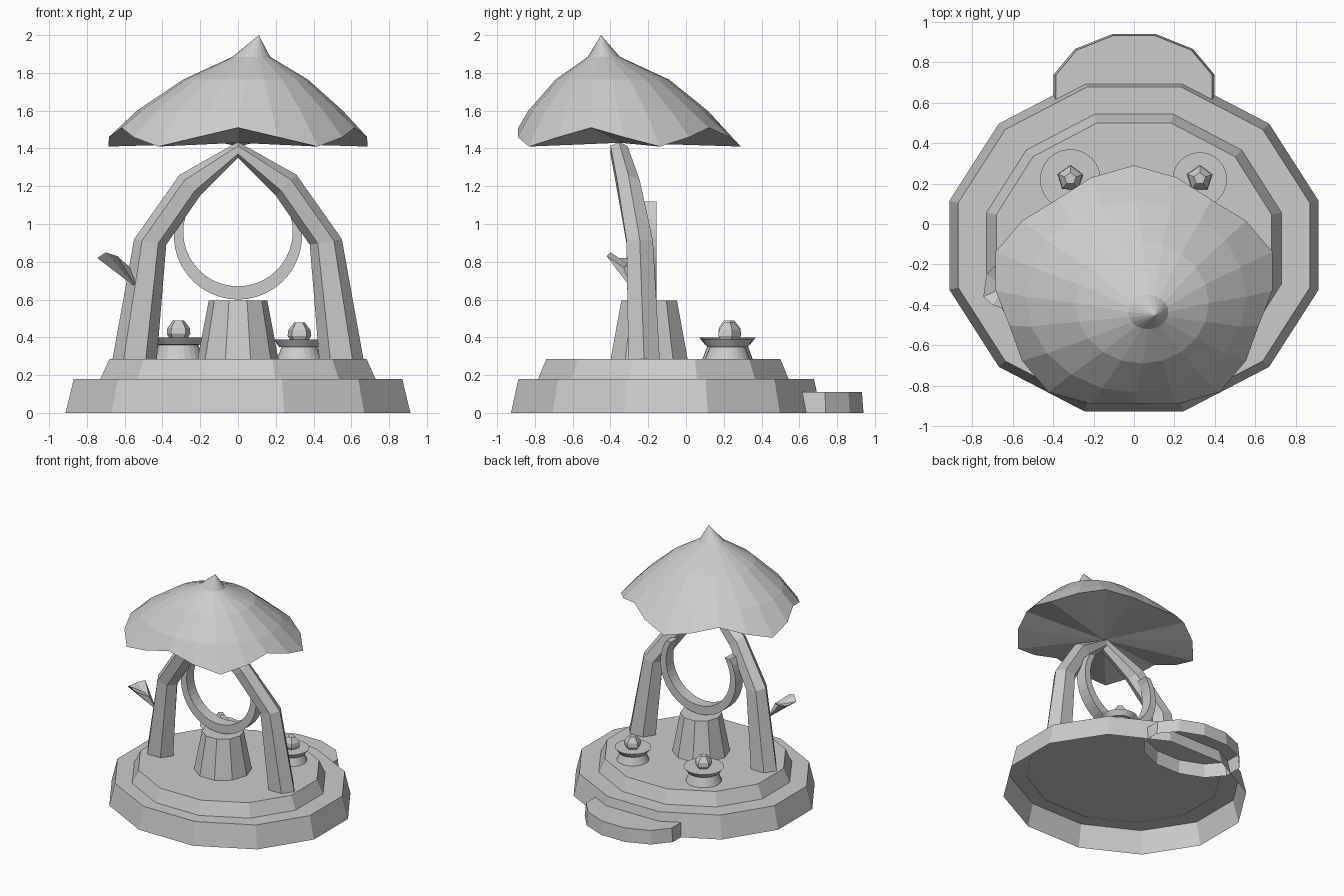
import bpy, bmesh, math
from mathutils import Vector

cube = bpy.data.objects.get("Cube")
if cube:
    bpy.data.objects.remove(cube)

# One plain stone grey for everything
stone = bpy.data.materials.new("stone_grey")
stone.use_nodes = True
GREY = (0.6, 0.6, 0.6, 1)
stone.diffuse_color = GREY
stone.node_tree.nodes["Principled BSDF"].inputs["Base Color"].default_value = GREY


def loft(name, rings, start=True, end=True, closed=False):
    """Skin a list of point rings; a ring of one point becomes a fan tip."""
    bm = bmesh.new()
    loops = [[bm.verts.new(p) for p in ring] for ring in rings]
    pairs = list(zip(loops, loops[1:]))
    if closed:
        pairs.append((loops[-1], loops[0]))
    for a, b in pairs:
        n = max(len(a), len(b))
        for i in range(n):
            j = (i + 1) % n
            if len(a) == 1:
                bm.faces.new((a[0], b[j], b[i]))
            elif len(b) == 1:
                bm.faces.new((a[i], a[j], b[0]))
            else:
                bm.faces.new((a[i], a[j], b[j], b[i]))
    if start and len(loops[0]) > 2:
        bm.faces.new(loops[0][::-1])
    if end and len(loops[-1]) > 2:
        bm.faces.new(loops[-1])
    bmesh.ops.recalc_face_normals(bm, faces=bm.faces[:])
    mesh = bpy.data.meshes.new(name)
    bm.to_mesh(mesh)
    bm.free()
    mesh.materials.append(stone)
    obj = bpy.data.objects.new(name, mesh)
    bpy.context.collection.objects.link(obj)
    return obj


def oval(x, y, z, rx, ry, sides, turn=0.0):
    return [(x + rx * math.cos(math.tau * i / sides + turn),
             y + ry * math.sin(math.tau * i / sides + turn), z) for i in range(sides)]


def turned(name, x, y, profile, sides, squash=1.0, turn=0.0, bottom=True):
    """Stack of rings from a (radius, height) profile."""
    return loft(name, [oval(x, y, z, r, r * squash, sides, turn) for r, z in profile],
                start=bottom)


# Stepped base, hollow underneath
half = math.pi / 12
turned("base_lower_tier", 0, -0.105, [(0.945, 0), (0.9, 0.18)], 12, 0.9, half, False)
turned("base_upper_tier", 0, -0.12, [(0.755, 0.178), (0.705, 0.285)], 12, 0.91, half, False)
turned("back_step", 0, 0.665, [(0.412, 0), (0.4, 0.11)], 12, 0.69, half, False)

# Pedestal
turned("pedestal", 0, -0.195, [(0.215, 0.28), (0.155, 0.595)], 10)

# Crescent standing on the pedestal: two offset circles cut level at the tips
OUTER, INNER, TIP_Z = (0.94, 0.34), (0.96, 0.29), 1.12
STEPS = 28
sections = []
for i in range(STEPS + 1):
    t = 2 * i / STEPS - 1
    pts = []
    for cz, r in (OUTER, INNER):
        a = t * (math.pi / 2 + math.asin((TIP_Z - cz) / r))
        pts.append((r * math.sin(a), cz - r * math.cos(a)))
    (ox, oz), (ix, iz) = pts
    front, back = -0.25, -0.155
    sections.append([(ox, front, oz), (ix, front, iz), (ix, back, iz), (ox, back, oz)])
loft("crescent", sections)

# Arch legs: outer point, inner point (x, z), depth centre and half depth
LEG = [((0.665, 0.28), (0.43, 0.28), -0.222, 0.083),
       ((0.55, 0.92), (0.38, 0.89), -0.245, 0.07),
       ((0.31, 1.26), (0.2, 1.15), -0.305, 0.06),
       ((0.0, 1.435), (0.0, 1.35), -0.355, 0.045)]
for side, label in ((1, "left"), (-1, "right")):
    rings = []
    for (ox, oz), (ix, iz), y, depth in LEG:
        ring = []
        for k in range(6):
            c = math.cos(k * math.pi / 3)
            s = math.sin(k * math.pi / 3) / math.sin(math.pi / 3)
            ring.append((side * ((ox + ix) / 2 + c * (ox - ix) / 2), y + s * depth,
                         (oz + iz) / 2 + c * (oz - iz) / 2))
        rings.append(ring)
    loft(label + "_arch_leg", rings)

# Canopy: five drooping tips, lifted scallops, leaning peak
SIDES = 20
RIM = {0: (1.0, 1.41), 1: (0.95, 1.46), 2: (0.9, 1.51), 3: (0.95, 1.46)}
rim = []
for i in range(SIDES):
    a = math.pi / 2 + math.tau * i / SIDES
    r, z = RIM[i % 4]
    rim.append((0.72 * r * math.cos(a), -0.33 + 0.62 * r * math.sin(a), z))
quarter = math.pi / 2
loft("canopy", [
    [(0, -0.35, 1.43)],
    rim,
    oval(0.01, -0.36, 1.6, 0.545, 0.475, SIDES, quarter),
    oval(0.04, -0.39, 1.765, 0.33, 0.3, SIDES, quarter),
    oval(0.07, -0.435, 1.885, 0.1, 0.085, SIDES, quarter),
    [(0.11, -0.45, 2.0)]])

# Two dishes, each holding a faceted bud
for label, x, r, drop in (("right", -0.315, 0.15, 0.0), ("left", 0.325, 0.135, 0.012)):
    turned(label + "_dish", x, 0.22,
           [(r * 0.9, 0.28), (r * 0.7, 0.36 - drop), (r * 0.8, 0.362 - drop), (r, 0.4 - drop)], 24)
    turned(label + "_bud", x, 0.225,
           [(0.05, 0.395 - drop), (0.066, 0.42 - drop), (0.062, 0.45 - drop),
            (0.03, 0.49 - drop)], 5, 1.0, 0.3)

# Funnel-shaped leaf sprouting from the right leg
mouth = [(-0.745, -0.36, 0.82), (-0.70, -0.40, 0.85), (-0.64, -0.42, 0.83),
         (-0.57, -0.33, 0.77), (-0.69, -0.21, 0.83), (-0.73, -0.25, 0.82)]
loft("leaf", [[(-0.535, -0.29, 0.66)], mouth, [(-0.64, -0.31, 0.79)]])
